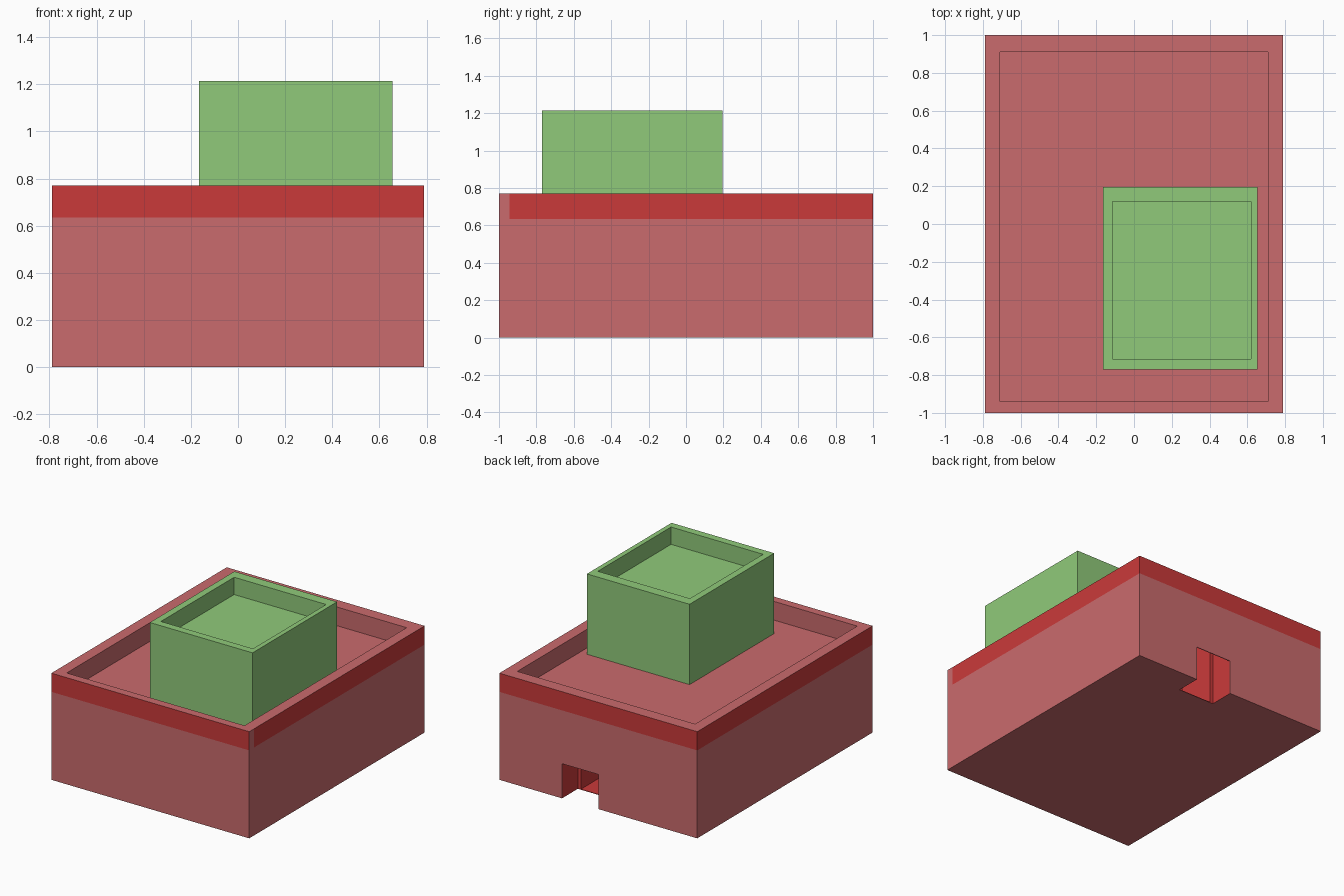
import bpy, bmesh
from mathutils import Vector

cube = bpy.data.objects.get("Cube")
if cube:
    bpy.data.objects.remove(cube, do_unlink=True)


def make_material(name, rgb):
    mat = bpy.data.materials.new(name)
    mat.use_nodes = True
    mat.diffuse_color = (*rgb, 1)
    mat.node_tree.nodes["Principled BSDF"].inputs["Base Color"].default_value = (*rgb, 1)
    return mat


wall_pink = make_material("dusty red", (0.59, 0.147, 0.153))
band_red = make_material("strong red", (0.59, 0.042, 0.042))
block_green = make_material("leaf green", (0.28, 0.59, 0.195))


def box(name, low, high, *materials):
    """Axis-aligned box between two corners."""
    low, high = Vector(low), Vector(high)
    bm = bmesh.new()
    bmesh.ops.create_cube(bm, size=1)
    for v in bm.verts:
        v.co = (low + high) / 2 + v.co * (high - low)
    mesh = bpy.data.meshes.new(name)
    bm.to_mesh(mesh)
    bm.free()
    for mat in materials:
        mesh.materials.append(mat)
    obj = bpy.data.objects.new(name, mesh)
    bpy.context.collection.objects.link(obj)
    return obj


def carve(obj, low, high):
    """Cut a box-shaped space out of an object."""
    cutter = box("cutter", low, high, obj.data.materials[0])
    cutter.hide_render = True
    mod = obj.modifiers.new("carve", 'BOOLEAN')
    mod.operation = 'DIFFERENCE'
    mod.solver = 'EXACT'
    mod.object = cutter
    bpy.context.view_layer.objects.active = obj
    bpy.ops.object.modifier_apply(modifier=mod.name)
    bpy.data.objects.remove(cutter, do_unlink=True)


HALF_X, HALF_Y, TOP, ROOF = 0.79, 1.0, 0.77, 0.635
BAND_START = -0.945

# Main building with a sunken roof behind a parapet
building = box("main_building", (-HALF_X, -HALF_Y, 0), (HALF_X, HALF_Y, TOP), wall_pink, band_red)
carve(building, (-0.71, -0.94, ROOF), (0.71, 0.91, TOP + 0.2))

# Back doorway: opening, tall porch without a floor, inner passage
carve(building, (0, 0.99, -0.1), (0.29, 1.1, 0.25))
carve(building, (0, 0.82, -0.1), (0.29, 0.995, 0.6))
carve(building, (0.025, 0.2, 0.004), (0.265, 0.83, 0.6))

# Painted band round the parapet, and red doorway interior
bm = bmesh.new()
bm.from_mesh(building.data)
for point, normal in (((0, 0, ROOF), (0, 0, 1)), ((0, BAND_START, 0), (0, 1, 0))):
    bmesh.ops.bisect_plane(bm, geom=bm.verts[:] + bm.edges[:] + bm.faces[:],
                           plane_co=point, plane_no=normal)
for f in bm.faces:
    c, n = f.calc_center_median(), f.normal
    outer = abs(c.x) > HALF_X - 0.005 or abs(c.y) > HALF_Y - 0.002
    band = outer and c.z > ROOF and abs(n.z) < 0.5
    bare_corner = n.x > 0.5 and c.y < BAND_START
    inside = -0.01 < c.x < 0.3 and 0.19 < c.y < 0.997 and 0.001 < c.z < 0.61
    f.material_index = int((band and not bare_corner) or inside)
bm.to_mesh(building.data)
bm.free()

# Green roof block with its own sunken top
block = box("roof_block", (-0.165, -0.77, ROOF), (0.655, 0.195, 1.215), block_green)
carve(block, (-0.115, -0.715, 1.09), (0.62, 0.12, 1.4))
